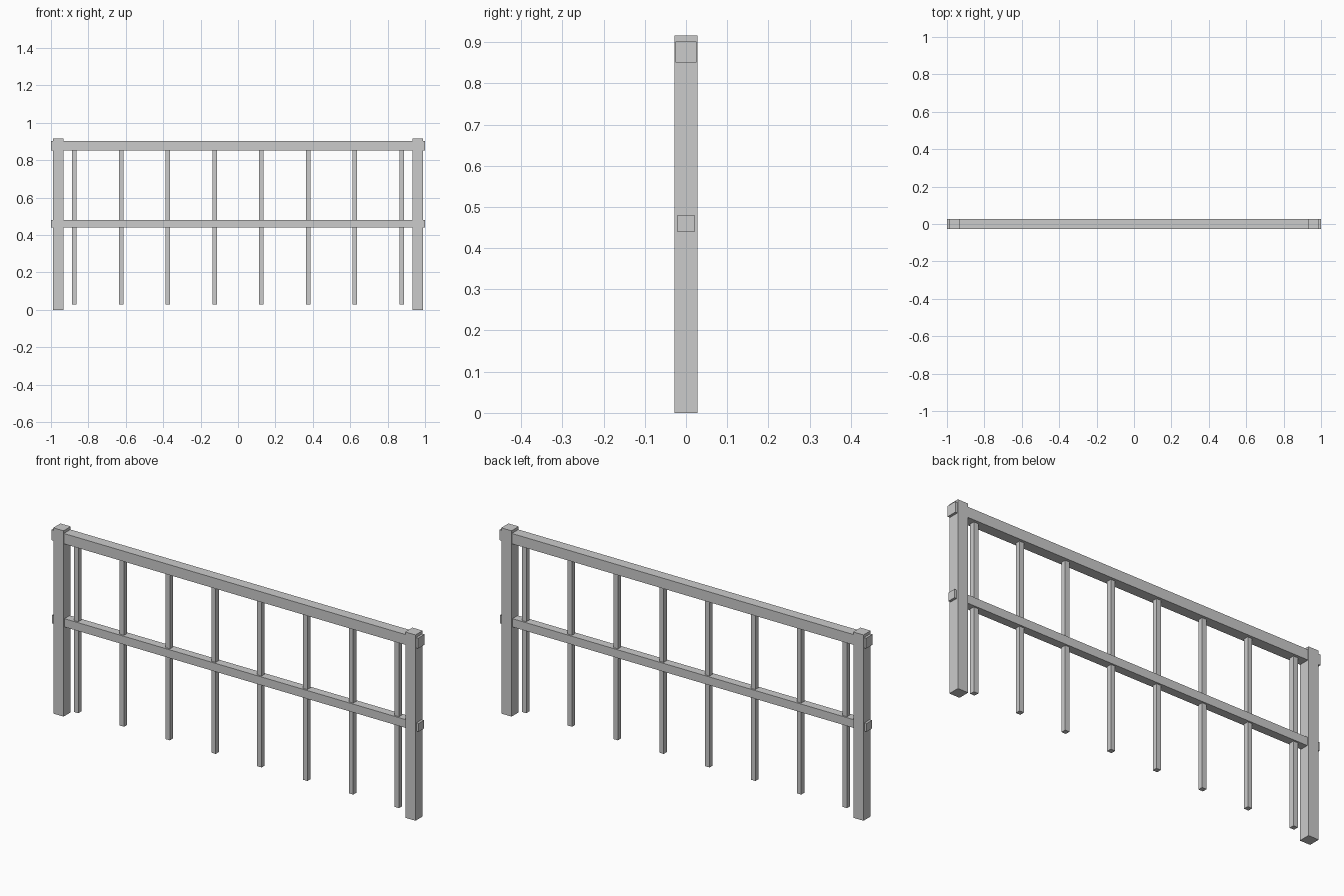
import bpy

if "Cube" in bpy.data.objects:
    bpy.data.objects.remove(bpy.data.objects["Cube"])


def box(name, x, z0, z1, width, depth):
    """Upright box centred on y = 0, spanning z0 to z1."""
    bpy.ops.mesh.primitive_cube_add(size=1, location=(x, 0, (z0 + z1) / 2))
    obj = bpy.context.object
    obj.name = name
    obj.scale = (width, depth, z1 - z0)
    bpy.ops.object.transform_apply(location=False, rotation=False, scale=True)
    return obj


# End posts
for side, x in (("left", -0.96), ("right", 0.96)):
    box(f"{side}_post", x, 0, 0.916, 0.056, 0.056)

# Rails, poking slightly through the posts
box("top_rail", 0, 0.851, 0.902, 2.0, 0.051)
box("middle_rail", 0, 0.439, 0.48, 2.0, 0.041)

# Evenly spaced balusters hanging from the top rail
for i in range(8):
    box(f"baluster_{i + 1}", -0.875 + 0.25 * i, 0.029, 0.853, 0.024, 0.024)
